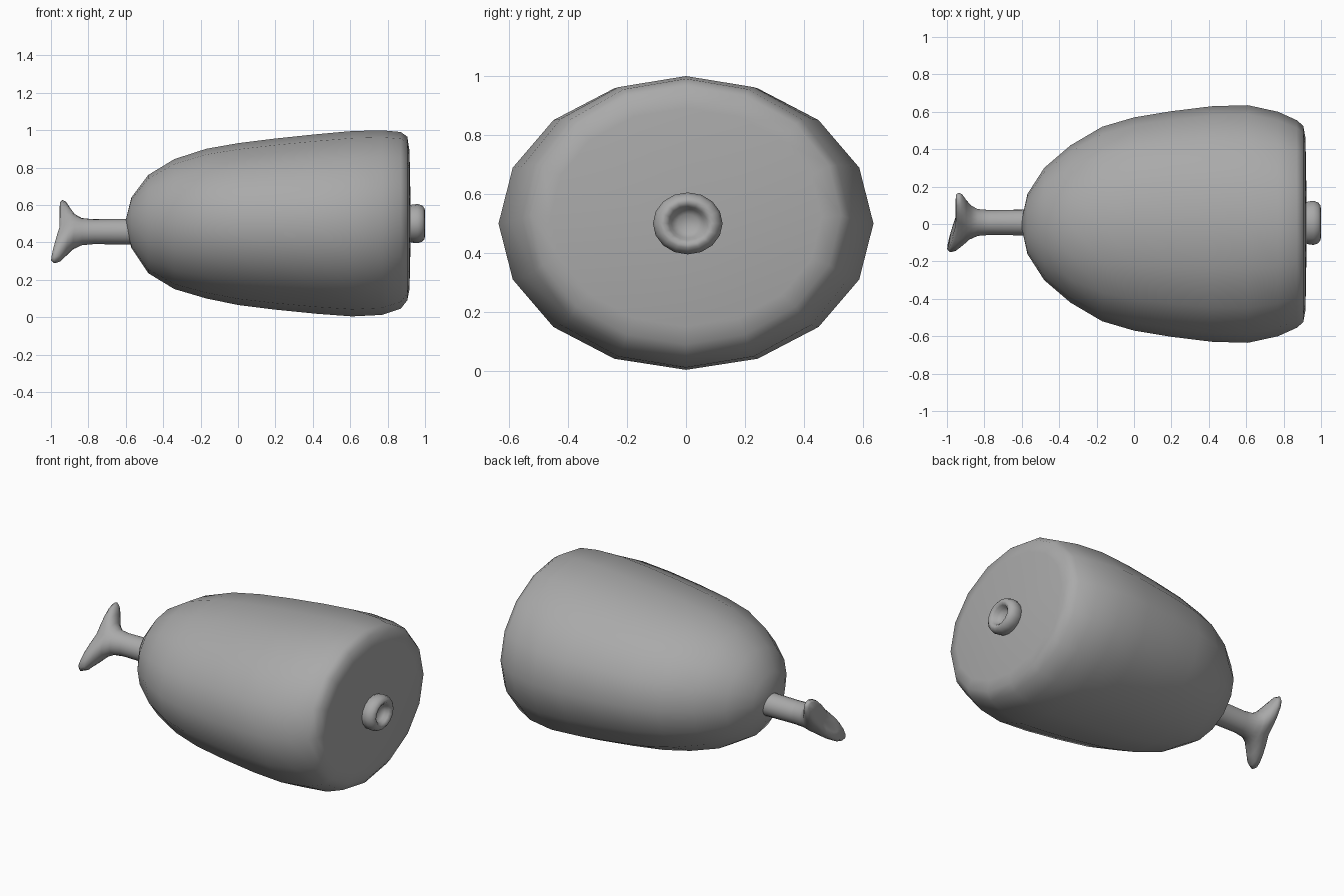
import bpy, bmesh
from math import sin, cos, pi
from mathutils import Vector

cube = bpy.data.objects.get("Cube")
if cube:
    bpy.data.objects.remove(cube)

grey = bpy.data.materials.new("plain grey")
grey.use_nodes = True
COLOUR = (0.4, 0.4, 0.4, 1)
grey.diffuse_color = COLOUR
grey.node_tree.nodes["Principled BSDF"].inputs["Base Color"].default_value = COLOUR


def loft(name, rings, sides, start=None, end=None):
    """Skin a list of point rings along x, closing each end to a centre point."""
    bm = bmesh.new()
    loops = [[bm.verts.new(p) for p in ring] for ring in rings]
    for a, b in zip(loops, loops[1:]):
        for i in range(sides):
            j = (i + 1) % sides
            bm.faces.new((a[i], a[j], b[j], b[i]))
    for loop, tip in ((loops[0], start), (loops[-1], end)):
        if tip:
            pole = bm.verts.new(tip)
            for i in range(sides):
                bm.faces.new((loop[i], loop[(i + 1) % sides], pole))
    bmesh.ops.recalc_face_normals(bm, faces=bm.faces)
    mesh = bpy.data.meshes.new(name)
    bm.to_mesh(mesh)
    bm.free()
    mesh.materials.append(grey)
    mesh.shade_smooth()
    obj = bpy.data.objects.new(name, mesh)
    bpy.context.collection.objects.link(obj)
    return obj


def oval(x, centre_y, centre_z, ry, rz, sides):
    return [Vector((x, centre_y + ry * cos(2 * pi * i / sides),
                    centre_z + rz * sin(2 * pi * i / sides))) for i in range(sides)]


# Meat: x, half width, bottom, top
meat_profile = [
    (-0.57, 0.16, 0.37, 0.64), (-0.48, 0.30, 0.235, 0.76), (-0.34, 0.42, 0.15, 0.845),
    (-0.17, 0.52, 0.10, 0.90), (0.0, 0.57, 0.065, 0.93), (0.2, 0.603, 0.04, 0.955),
    (0.42, 0.63, 0.018, 0.978), (0.61, 0.635, 0.004, 0.995), (0.77, 0.60, 0.012, 0.999),
    (0.87, 0.555, 0.045, 0.99), (0.905, 0.525, 0.09, 0.965), (0.917, 0.46, 0.15, 0.89),
]
meat_rings = [oval(x, 0, (lo + hi) / 2, w, (hi - lo) / 2, 16) for x, w, lo, hi in meat_profile]
loft("meat", meat_rings, 16, (-0.605, 0, 0.5), (0.925, 0, 0.5))

# Bone end on the cut face: rounded ring with a dished middle
ring_profile = [(0.90, 0.10), (0.93, 0.114), (0.96, 0.118), (0.985, 0.109), (0.997, 0.093),
                (0.999, 0.08), (0.987, 0.064), (0.965, 0.055), (0.95, 0.035)]
loft("cut_bone_end", [oval(x, 0.006, 0.5, r, r * 0.89, 16) for x, r in ring_profile],
     16, end=(0.946, 0.006, 0.5))

# Leg bone: a round shaft flaring into a slanted two-lobed knuckle
# x, long radius, short radius, backward sweep of the lower lobe
bone_profile = [
    (-0.50, 0.07, 0.07, 0), (-0.62, 0.069, 0.069, 0), (-0.77, 0.067, 0.067, 0),
    (-0.835, 0.075, 0.070, 0.0), (-0.872, 0.105, 0.078, 0.01), (-0.897, 0.155, 0.084, 0.02),
    (-0.920, 0.206, 0.084, 0.035), (-0.939, 0.220, 0.076, 0.045),
    (-0.952, 0.207, 0.060, 0.047), (-0.955, 0.13, 0.032, 0.026),
]
long_axis = Vector((0, 0.68, 0.733))
short_axis = Vector((0, -0.733, 0.68))
bone_rings = []
for x, long_r, short_r, sweep in bone_profile:
    ring = []
    for i in range(20):
        c, s = cos(2 * pi * i / 20), sin(2 * pi * i / 20)
        pinch = 1 - 0.25 * max(0, long_r - 0.1) / 0.12 * (1 - abs(c))
        p = Vector((x, 0.008, 0.457)) + long_axis * long_r * c + short_axis * short_r * pinch * s
        p.x -= sweep * max(0, -c)
        ring.append(p)
    bone_rings.append(ring)
loft("leg_bone", bone_rings, 20, end=(-0.948, 0.008, 0.457))
